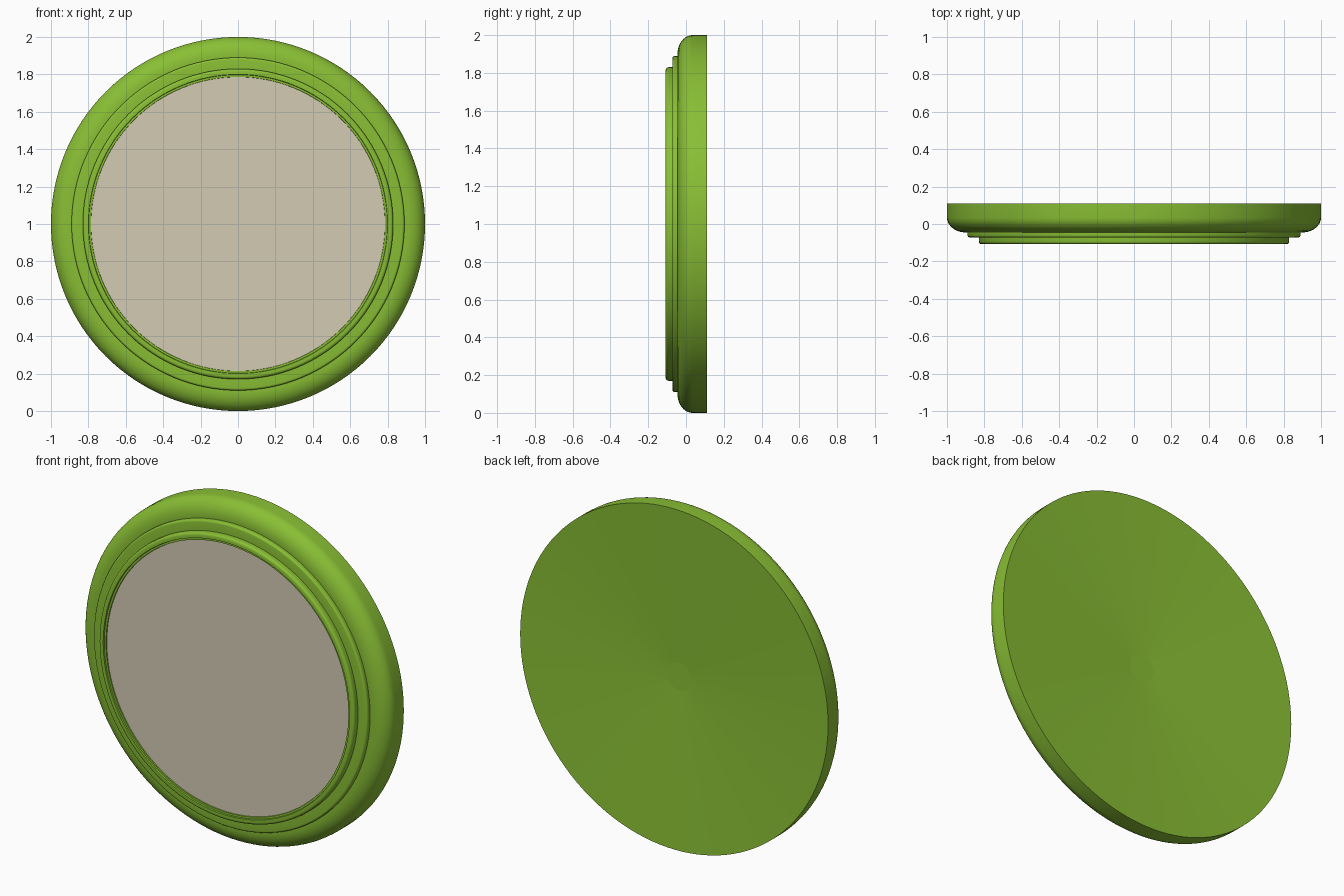
import bpy
import math

cube = bpy.data.objects.get("Cube")
if cube:
    bpy.data.objects.remove(cube, do_unlink=True)


def material(name, colour):
    mat = bpy.data.materials.new(name)
    mat.use_nodes = True
    mat.diffuse_color = colour
    mat.node_tree.nodes["Principled BSDF"].inputs["Base Color"].default_value = colour
    return mat


def arc(r, y, radius_r, radius_y, steps):
    """Quarter-round from the outer wall (r) to the front plane (y)."""
    points = []
    for i in range(steps + 1):
        a = math.pi / 2 * i / steps
        points.append((r - radius_r * (1 - math.cos(a)),
                       y + radius_y * (1 - math.sin(a))))
    return points


def lathe(name, profile, mat, segments=128):
    """Spin (radius, y) points about the y axis; zero radius makes a pole."""
    verts, rings, faces = [], [], []
    for r, y in profile:
        count = 1 if r == 0 else segments
        rings.append(range(len(verts), len(verts) + count))
        for i in range(count):
            a = math.tau * i / segments
            verts.append((r * math.cos(a), y, 1 + r * math.sin(a)))
    for a, b in zip(rings, rings[1:]):
        for i in range(segments):
            j = (i + 1) % segments
            if len(a) == 1:
                faces.append((a[0], b[j], b[i]))
            elif len(b) == 1:
                faces.append((a[i], a[j], b[0]))
            else:
                faces.append((a[i], a[j], b[j], b[i]))
    mesh = bpy.data.meshes.new(name)
    mesh.from_pydata(verts, [], faces)
    mesh.materials.append(mat)
    obj = bpy.data.objects.new(name, mesh)
    bpy.context.collection.objects.link(obj)
    bpy.ops.object.select_all(action="DESELECT")
    obj.select_set(True)
    bpy.context.view_layer.objects.active = obj
    bpy.ops.object.shade_smooth_by_angle(angle=math.radians(35))
    return obj


green = material("leaf green", (0.25, 0.52, 0.035, 1))
beige = material("warm beige", (0.65, 0.60, 0.45, 1))

# Rounded body with two stepped tiers and a small inner lip
body = [(0.08, 0.065), (1.0, 0.11)]
body += arc(1.0, -0.045, 0.10, 0.08, 10)
body += [(0.89, -0.045)]
body += arc(0.89, -0.072, 0.012, 0.012, 4)
body += [(0.83, -0.072)]
body += arc(0.83, -0.108, 0.015, 0.015, 4)
body += [(0.80, -0.108), (0.798, -0.10), (0.787, -0.10), (0.785, -0.09)]
lathe("stepped_rim", body, green)

# Small flat cap in the middle of the dished back
lathe("back_cap", [(0, 0.065), (0.08, 0.065)], green)

# Flat front panel inside the lip
lathe("front_panel", [(0.787, -0.094), (0, -0.094)], beige)
